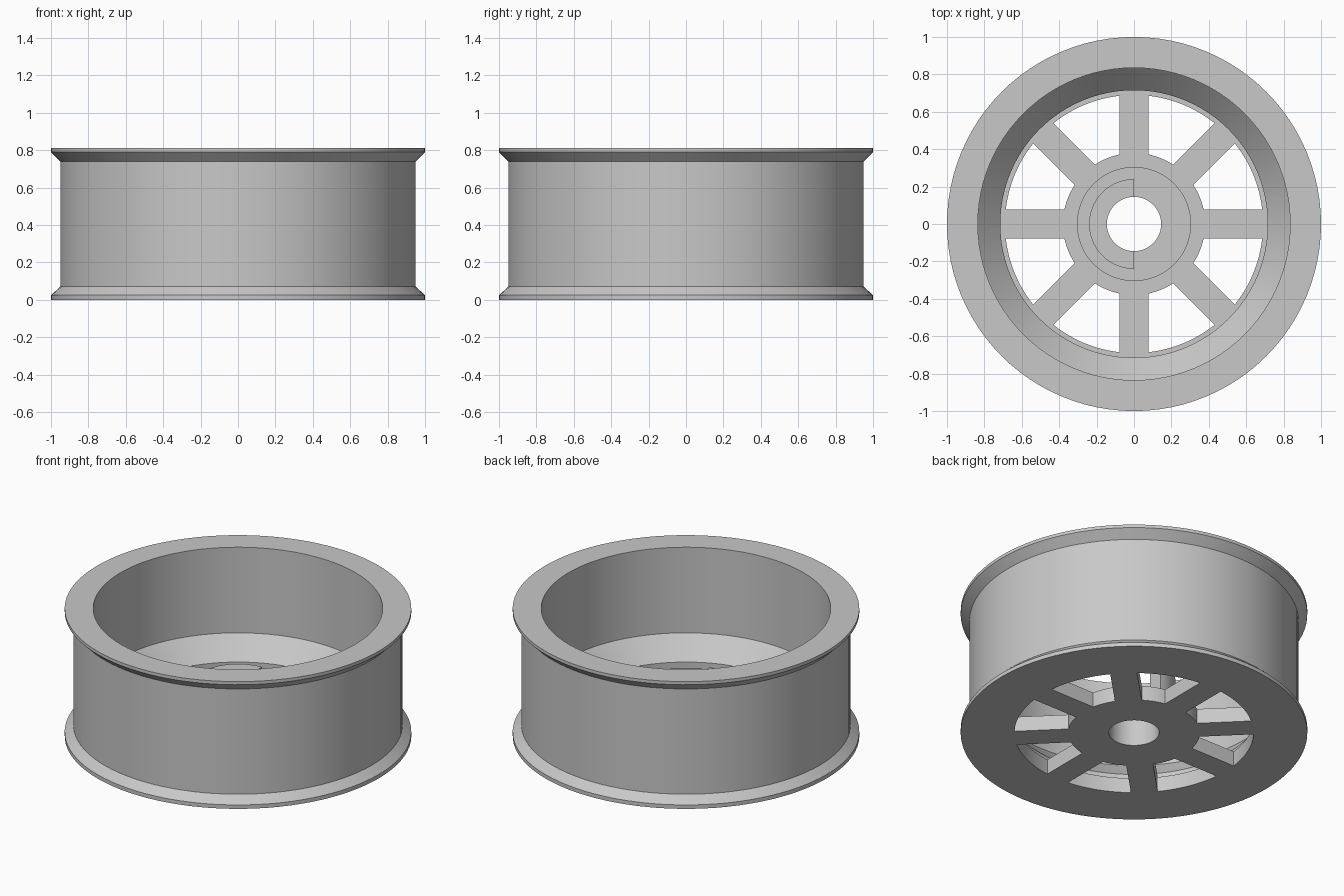
import bpy, bmesh, math
from mathutils import Matrix

cube = bpy.data.objects.get("Cube")
if cube:
    bpy.data.objects.remove(cube, do_unlink=True)

grey = bpy.data.materials.new("plain_grey")
grey.use_nodes = True
colour = (0.58, 0.58, 0.58, 1)
grey.diffuse_color = colour
grey.node_tree.nodes["Principled BSDF"].inputs["Base Color"].default_value = colour


def finish(name, bm):
    """Turn a bmesh into a shaded object."""
    bmesh.ops.recalc_face_normals(bm, faces=bm.faces)
    mesh = bpy.data.meshes.new(name)
    bm.to_mesh(mesh)
    bm.free()
    mesh.materials.append(grey)
    obj = bpy.data.objects.new(name, mesh)
    bpy.context.collection.objects.link(obj)
    bpy.ops.object.select_all(action='DESELECT')
    obj.select_set(True)
    bpy.context.view_layer.objects.active = obj
    bpy.ops.object.shade_smooth_by_angle(angle=math.radians(25))
    return obj


def lathe(name, profile, steps=96, start=0.0, sweep=math.tau):
    """Sweep a closed (radius, z) profile about the z axis."""
    bm = bmesh.new()
    full = sweep >= math.tau
    rings = []
    for i in range(steps if full else steps + 1):
        a = start + sweep * i / steps
        rings.append([bm.verts.new((r * math.cos(a), r * math.sin(a), z))
                      for r, z in profile])
    n = len(profile)
    for i in range(steps):
        a, b = rings[i], rings[(i + 1) % len(rings)]
        for j in range(n):
            k = (j + 1) % n
            bm.faces.new((a[j], b[j], b[k], a[k]))
    if not full:
        bm.faces.new(rings[0])
        bm.faces.new(rings[-1])
    return finish(name, bm)


FLOOR = 0.095   # thickness of the spoked disc
BORE = 0.145    # axle hole radius

# Barrel with flared lips, sloped inner shoulder and narrow floor ledge
lathe("rim_barrel", [
    (0.69, 0), (1, 0), (1, 0.025), (0.95, 0.07), (0.95, 0.74), (1, 0.79),
    (1, 0.81), (0.835, 0.81), (0.835, 0.265), (0.715, 0.135),
    (0.715, FLOOR), (0.69, FLOOR)])

# Hub with a raised centre tier
lathe("hub", [
    (BORE, 0), (0.38, 0), (0.38, FLOOR), (0.305, FLOOR),
    (0.305, 0.135), (BORE, 0.135)])

# Half-round collar standing on the hub
lathe("hub_half_collar", [
    (BORE, 0.12), (0.24, 0.12), (0.24, 0.345), (BORE, 0.345)],
    steps=48, start=math.pi / 2, sweep=math.pi)

# Eight straight spokes
for i in range(8):
    inner, outer, width = 0.35, 0.7, 0.155
    bm = bmesh.new()
    place = (Matrix.Rotation(i * math.tau / 8, 4, 'Z')
             @ Matrix.Translation(((inner + outer) / 2, 0, FLOOR / 2))
             @ Matrix.Diagonal((outer - inner, width, FLOOR, 1)))
    bmesh.ops.create_cube(bm, size=1, matrix=place)
    finish(f"spoke_{i + 1}", bm)
